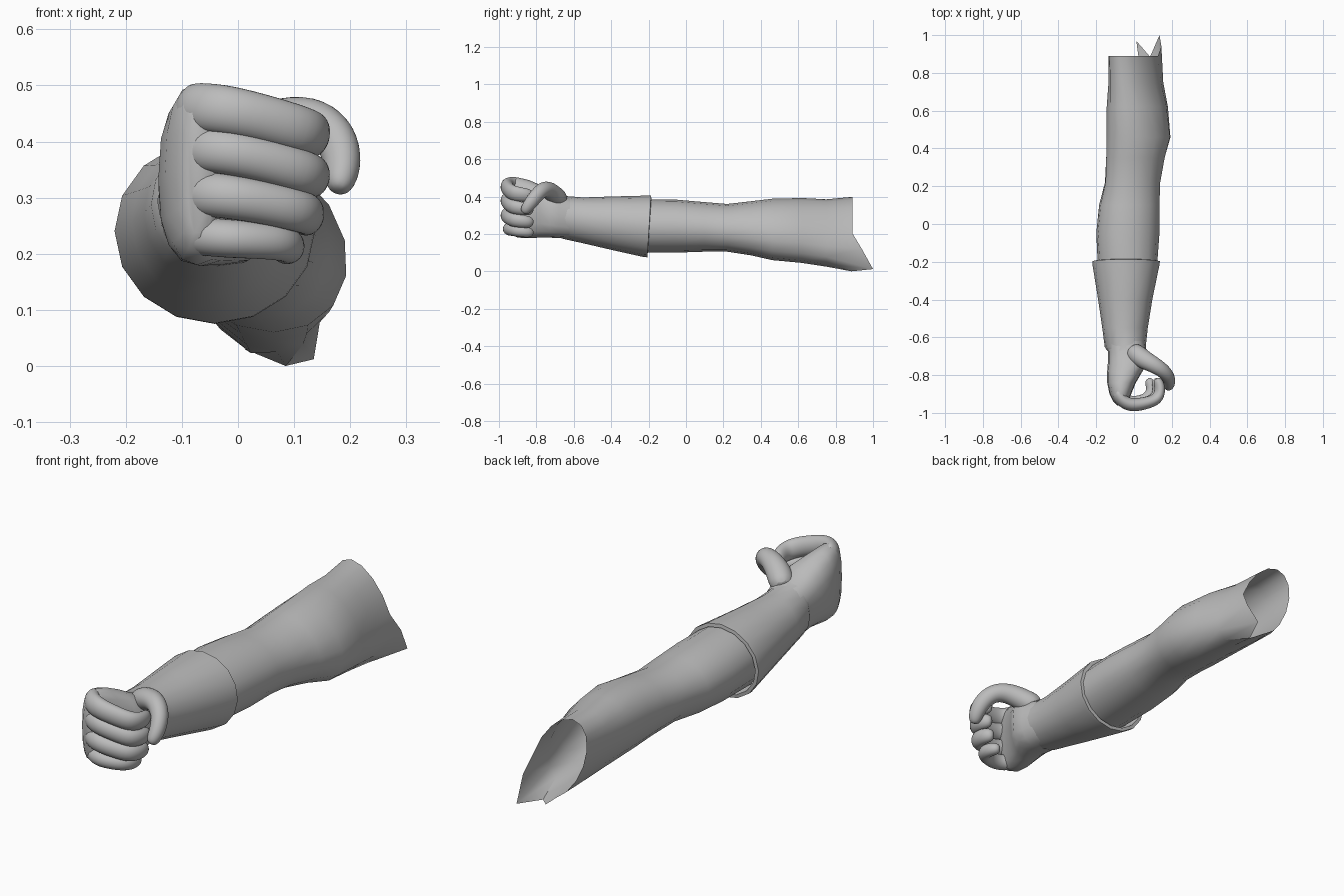
import bpy, bmesh, math
from mathutils import Vector

cube = bpy.data.objects.get("Cube")
if cube:
    bpy.data.objects.remove(cube, do_unlink=True)

grey = bpy.data.materials.new("plain_grey")
grey.use_nodes = True
grey.diffuse_color = (0.5, 0.5, 0.5, 1)
grey.node_tree.nodes["Principled BSDF"].inputs["Base Color"].default_value = (0.5, 0.5, 0.5, 1)


def skin(name, rings, caps=(False, False), subdiv=0, sharp=50):
    """Bridge a list of vertex rings into a smooth-shaded shell."""
    bm = bmesh.new()
    loops = [[bm.verts.new(p) for p in ring] for ring in rings]
    n = len(loops[0])
    for a, b in zip(loops, loops[1:]):
        for i in range(n):
            j = (i + 1) % n
            bm.faces.new((a[i], a[j], b[j], b[i]))
    if caps[0]:
        bm.faces.new(loops[0])
    if caps[1]:
        bm.faces.new(loops[-1])
    bmesh.ops.recalc_face_normals(bm, faces=bm.faces)
    mesh = bpy.data.meshes.new(name)
    bm.to_mesh(mesh)
    bm.free()
    obj = bpy.data.objects.new(name, mesh)
    bpy.context.collection.objects.link(obj)
    mesh.materials.append(grey)
    if subdiv:
        mod = obj.modifiers.new("Smooth", "SUBSURF")
        mod.levels = mod.render_levels = subdiv
    bpy.ops.object.select_all(action="DESELECT")
    obj.select_set(True)
    bpy.context.view_layer.objects.active = obj
    bpy.ops.object.shade_smooth_by_angle(angle=math.radians(sharp))
    return obj


def section(y, x0, x1, z0, z1, lean=0, tilt=0, box=1.0, n=16):
    """Oval cross-section; lean slides the bottom towards +x, tilt slopes it in y."""
    rx = math.sqrt(((x1 - x0) / 2) ** 2 - lean ** 2)
    ring = []
    for i in range(n):
        t = 2 * math.pi * i / n
        c = math.copysign(abs(math.cos(t)) ** box, math.cos(t))
        s = math.copysign(abs(math.sin(t)) ** box, math.sin(t))
        ring.append(Vector(((x0 + x1) / 2 + rx * c - lean * s, y + tilt * s,
                            (z0 + z1) / 2 + (z1 - z0) / 2 * s)))
    return ring


def tube(name, path, n=8):
    """Round-ended finger: path of (x, y, z, thickness, height) stations."""
    pts = [Vector(p[:3]) for p in path]
    rings = []
    for k, p in enumerate(path):
        tangent = (pts[min(k + 1, len(pts) - 1)] - pts[max(k - 1, 0)]).normalized()
        side = tangent.cross(Vector((0.3, 0, 1))).normalized()
        up = side.cross(tangent)
        rings.append([pts[k] + side * p[3] * math.cos(2 * math.pi * (i + .5) / n)
                      + up * p[4] * math.sin(2 * math.pi * (i + .5) / n) for i in range(n)])
    return skin(name, rings, (True, True), subdiv=2, sharp=80)


# Sleeve over the upper arm, open and torn at the shoulder
sleeve = [section(*s) for s in (
    (-0.25, -.19, .12, .10, .385, .0),
    (-0.05, -.20, .135, .10, .383, .01),
    (0.10, -.185, .135, .105, .37, .01),
    (0.22, -.155, .14, .105, .36, .02),
    (0.35, -.15, .165, .085, .375, .03),
    (0.46, -.147, .195, .06, .388, .04),
    (0.62, -.145, .18, .045, .392, .05),
    (0.75, -.135, .155, .025, .385, .06),
    (0.89, -.135, .145, .008, .398, .07))]
torn = {15: (.145, .94, .12), 14: (.135, 1.0, .012), 13: (.085, .885, 0), 12: (.012, .97, .03)}
for i, p in torn.items():
    sleeve[-1][i] = Vector(p)
skin("upper_arm_sleeve", sleeve)

# Glove cuff with a turned-in lip, narrowing to the wrist
skin("glove_cuff", [section(*s) for s in (
    (-0.26, -.19, .115, .10, .385, .0, .01),
    (-0.195, -.205, .12, .09, .39, .0, .01),
    (-0.197, -.22, .137, .075, .405, .0, .01),
    (-0.215, -.22, .135, .076, .405, .0, .01),
    (-0.40, -.19, .097, .115, .40, .0),
    (-0.55, -.168, .073, .15, .395, .0),
    (-0.65, -.155, .062, .172, .403, .0),
    (-0.67, -.143, .062, .178, .410, .0))])

# Palm and back of the hand
skin("palm", [section(*s, 0, 0, .8) for s in (
    (-0.62, -.145, .058, .175, .395),
    (-0.68, -.138, .068, .178, .410),
    (-0.73, -.138, .075, .180, .435),
    (-0.78, -.142, .045, .180, .462),
    (-0.84, -.142, .010, .178, .488),
    (-0.90, -.130, -.015, .180, .502),
    (-0.94, -.110, -.030, .200, .495),
    (-0.96, -.090, -.045, .230, .470))], (False, True), sharp=70)

# Four curled fingers: knuckle height, tip height, reach, thickness in height
fingers = {"index": (.462, .412, .140, .049), "middle": (.388, .338, .140, .045),
           "ring": (.308, .270, .130, .044), "little": (.232, .215, .095, .038)}
for label, (z0, z1, reach, h) in fingers.items():
    mid = (z0 + z1) / 2
    back = 0.012 if label == "little" else 0
    tube(label + "_finger", [
        (-.095, -.875, z0, .030, h * .9),
        (-.075, -.930 + back, z0, .038, h),
        (-.020, -.963 + back, z0 - .005, .042, h),
        (reach * .45, -.950 + back, mid, .036, h * .95),
        (reach - .015, -.928 + back, z1 + .005, .036, h * .95),
        (reach, -.880, z1 - .002, .032, h * .88),
        (reach - .010, -.835, z1 - .008, .030, h * .8),
        (reach - .025, -.820, z1 - .010, .016, h * .45)])

# Thumb arching over from the wrist and hooking down beside the fingers
tube("thumb", [
    (-.02, -.66, .370, .055, .055),
    (.030, -.705, .410, .060, .055),
    (.085, -.735, .438, .050, .050),
    (.140, -.765, .440, .044, .046),
    (.178, -.800, .405, .040, .044),
    (.188, -.835, .360, .037, .040),
    (.182, -.860, .325, .030, .032),
    (.178, -.868, .310, .014, .016)])
